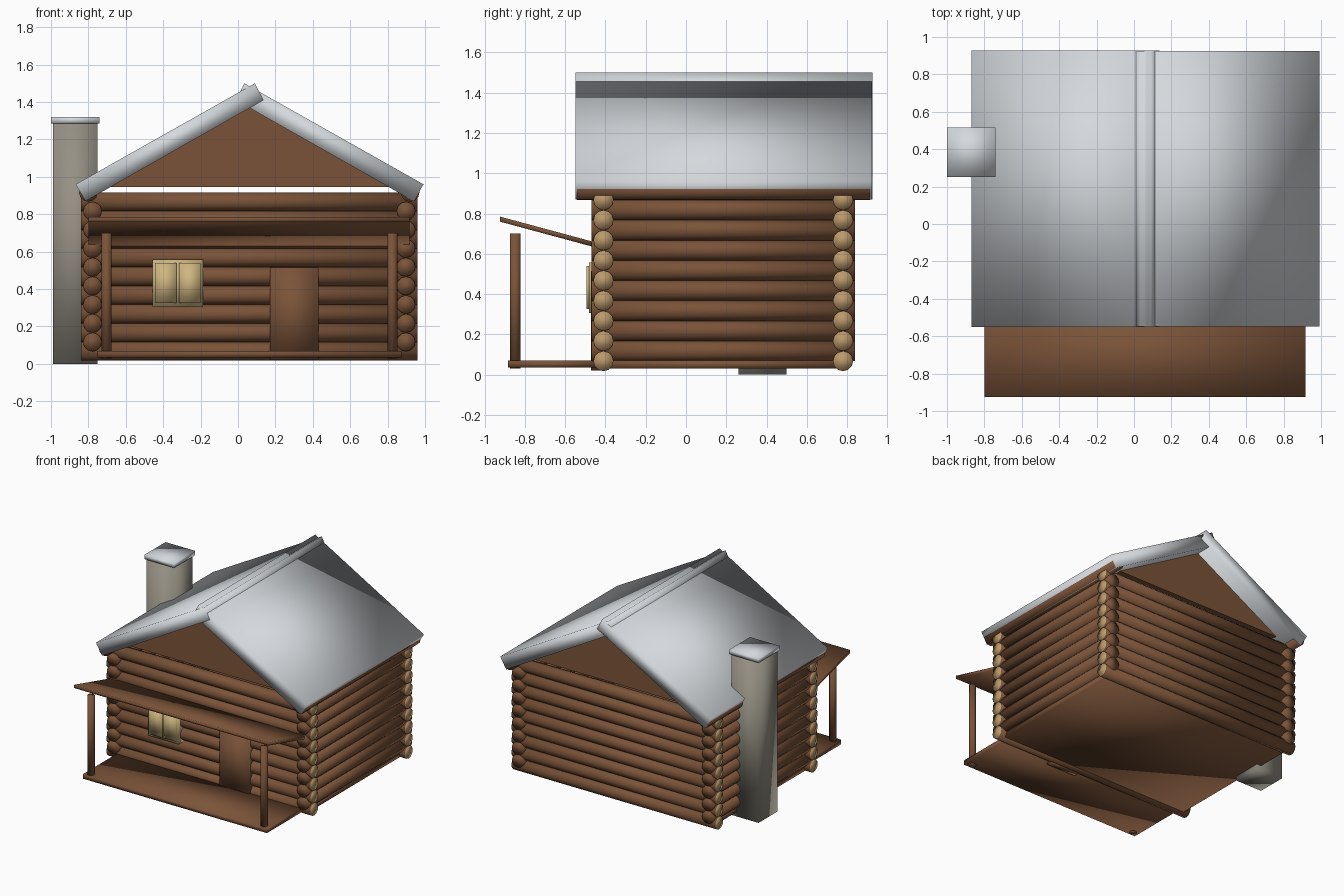
import bpy, bmesh, math
from mathutils import Matrix

if "Cube" in bpy.data.objects:
    bpy.data.objects.remove(bpy.data.objects["Cube"])

CX = 0.06                      # centre line of the cabin


def material(name, rgb):
    m = bpy.data.materials.new(name)
    m.diffuse_color = (*rgb, 1)
    m.use_nodes = True
    m.node_tree.nodes["Principled BSDF"].inputs["Base Color"].default_value = m.diffuse_color
    return m


WOOD = material("brown wood", (0.195, 0.086, 0.040))
CUT = material("cut log tan", (0.50, 0.32, 0.15))
SNOW = material("pale roof grey", (0.66, 0.69, 0.72))
STONE = material("chimney stone", (0.30, 0.28, 0.23))
GLASS = material("window yellow", (0.62, 0.47, 0.22))


def finish(name, bm, mats, smooth):
    bmesh.ops.recalc_face_normals(bm, faces=bm.faces)
    for f in bm.faces:
        f.smooth = smooth
    me = bpy.data.meshes.new(name)
    bm.to_mesh(me)
    bm.free()
    for m in mats:
        me.materials.append(m)
    ob = bpy.data.objects.new(name, me)
    bpy.context.collection.objects.link(ob)
    return ob


def prism(name, profile, y0, y1, mat, smooth=True):
    """Extrude an (x, z) outline from y0 to y1."""
    bm = bmesh.new()
    face = bm.faces.new([bm.verts.new((x, y0, z)) for x, z in profile])
    new = bmesh.ops.extrude_face_region(bm, geom=[face])["geom"]
    bmesh.ops.translate(bm, vec=(0, y1 - y0, 0),
                        verts=[g for g in new if isinstance(g, bmesh.types.BMVert)])
    return finish(name, bm, [mat], smooth)


def box(name, x0, x1, y0, y1, z0, z1, mat, smooth=True):
    return prism(name, [(x0, z0), (x1, z0), (x1, z1), (x0, z1)], y0, y1, mat, smooth)


def log(name, axis, centre, length, r=0.05, end=WOOD):
    """Round timber along an axis, with its own colour on the sawn ends."""
    bm = bmesh.new()
    bmesh.ops.create_cone(bm, cap_ends=True, segments=12, radius1=r, radius2=r, depth=length)
    for f in bm.faces:
        f.material_index = int(abs(f.normal.z) > 0.9)
    turn = {"X": Matrix.Rotation(math.pi / 2, 4, "Y"),
            "Y": Matrix.Rotation(math.pi / 2, 4, "X"),
            "Z": Matrix()}[axis]
    bmesh.ops.transform(bm, matrix=Matrix.Translation(centre) @ turn, verts=bm.verts)
    return finish(name, bm, [WOOD, end], True)


# Log walls: two staggered sets that cross at the corners
for i in range(9):
    z = 0.067 + 0.1 * i
    log("front_wall_log", "X", (CX, -0.41, z), 1.80, end=CUT)
    log("back_wall_log", "X", (CX, 0.78, z), 1.80, end=CUT)
for i in range(8):
    for side in (-1, 1):
        log("side_wall_log", "Y", (CX + side * 0.838, 0.185, 0.117 + 0.1 * i), 1.31)

# Long eave logs under the roof
for side in (-1, 1):
    log("eave_log", "Y", (CX + side * 0.86, 0.187, 0.917), 1.455)

# Floor and gables
box("cabin_floor", -0.79, 0.91, -0.41, 0.79, 0.03, 0.07, WOOD)
for y in (-0.43, 0.76):
    prism("gable", [(-0.69, 0.945), (0.81, 0.945), (CX, 1.38)], y, y + 0.04, WOOD, False)

# Two roof slabs that cross at the ridge
slab = [(-0.93, 0.96), (-0.877, 0.87), (0.073, 1.41), (0.028, 1.50)]
for side, name, inset in ((1, "roof_left", 0), (-1, "roof_right", 0.002)):
    prism(name, [(0.062 + side * x, z) for x, z in slab], -0.55 + inset, 0.927 - inset, SNOW)

# Chimney
box("chimney", -0.99, -0.75, 0.26, 0.50, 0.0, 1.29, STONE)
box("chimney_cap", -1.0, -0.74, 0.25, 0.515, 1.285, 1.32, SNOW)

# Porch: deck, posts and a lean-to roof falling towards the wall
box("porch_deck", -0.75, 0.875, -0.885, -0.42, 0.035, 0.07, WOOD)
for x in (-0.703, 0.825):
    log("porch_post", "Z", (x, -0.848, 0.365), 0.67, r=0.027)
porch = box("porch_roof", -0.80, 0.917, -0.925, -0.42, 0.0, 0.025, WOOD)
for v in porch.data.vertices:
    v.co.z += 0.76 - 0.27 * (v.co.y + 0.925)

# Door
box("door", 0.17, 0.43, -0.473, -0.42, 0.02, 0.515, WOOD)

# Window: backing panel with two raised panes
box("window_frame", -0.457, -0.187, -0.482, -0.42, 0.305, 0.557, GLASS)
for x0, x1 in ((-0.445, -0.328), (-0.316, -0.20)):
    box("window_pane", x0, x1, -0.493, -0.475, 0.325, 0.54, GLASS)
